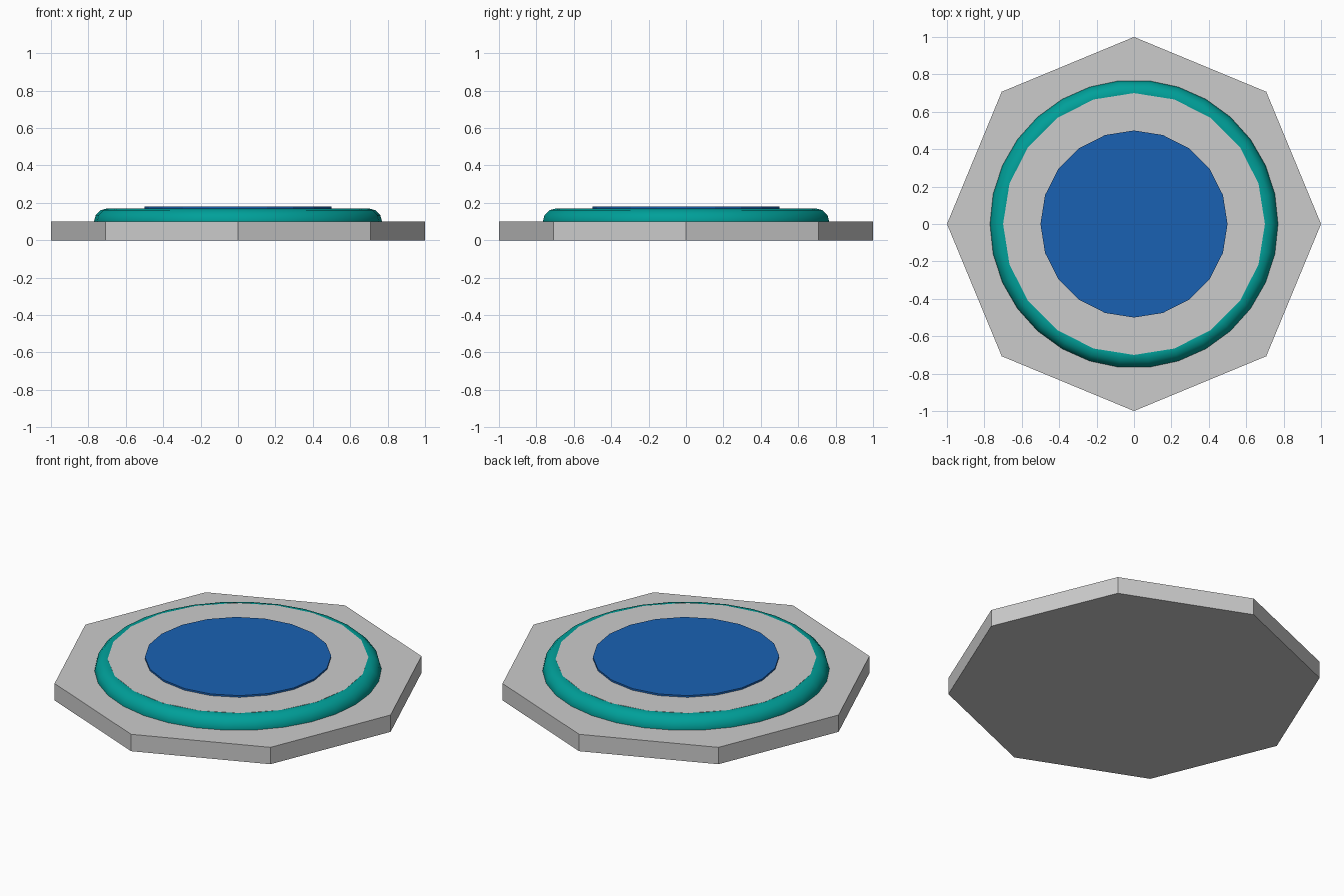
import bpy
import math

if "Cube" in bpy.data.objects:
    bpy.data.objects.remove(bpy.data.objects["Cube"])


def paint(obj, name, rgb):
    mat = bpy.data.materials.new(name)
    mat.diffuse_color = (*rgb, 1)
    mat.use_nodes = True
    mat.node_tree.nodes["Principled BSDF"].inputs["Base Color"].default_value = mat.diffuse_color
    obj.data.materials.append(mat)


def disc(name, sides, radius, bottom, top):
    bpy.ops.mesh.primitive_cylinder_add(
        vertices=sides, radius=radius, depth=top - bottom,
        location=(0, 0, (bottom + top) / 2))
    obj = bpy.context.object
    obj.name = name
    return obj


# Octagonal base slab
disc("base", 8, 1.0, 0.0, 0.1)

# Raised grey platform inside the ring
disc("platform", 20, 0.7, 0.1, 0.17)

# Blue centre plate
plate = disc("centre_plate", 20, 0.5, 0.16, 0.18)
paint(plate, "blue", (0.01, 0.12, 0.45))

# Teal rim ring, half sunk into the base
bpy.ops.mesh.primitive_torus_add(
    major_radius=0.7, minor_radius=0.07, major_segments=30,
    minor_segments=12, location=(0, 0, 0.1))
ring = bpy.context.object
ring.name = "rim_ring"
bpy.ops.object.shade_smooth_by_angle(angle=math.radians(40))
paint(ring, "teal", (0.0, 0.35, 0.32))
